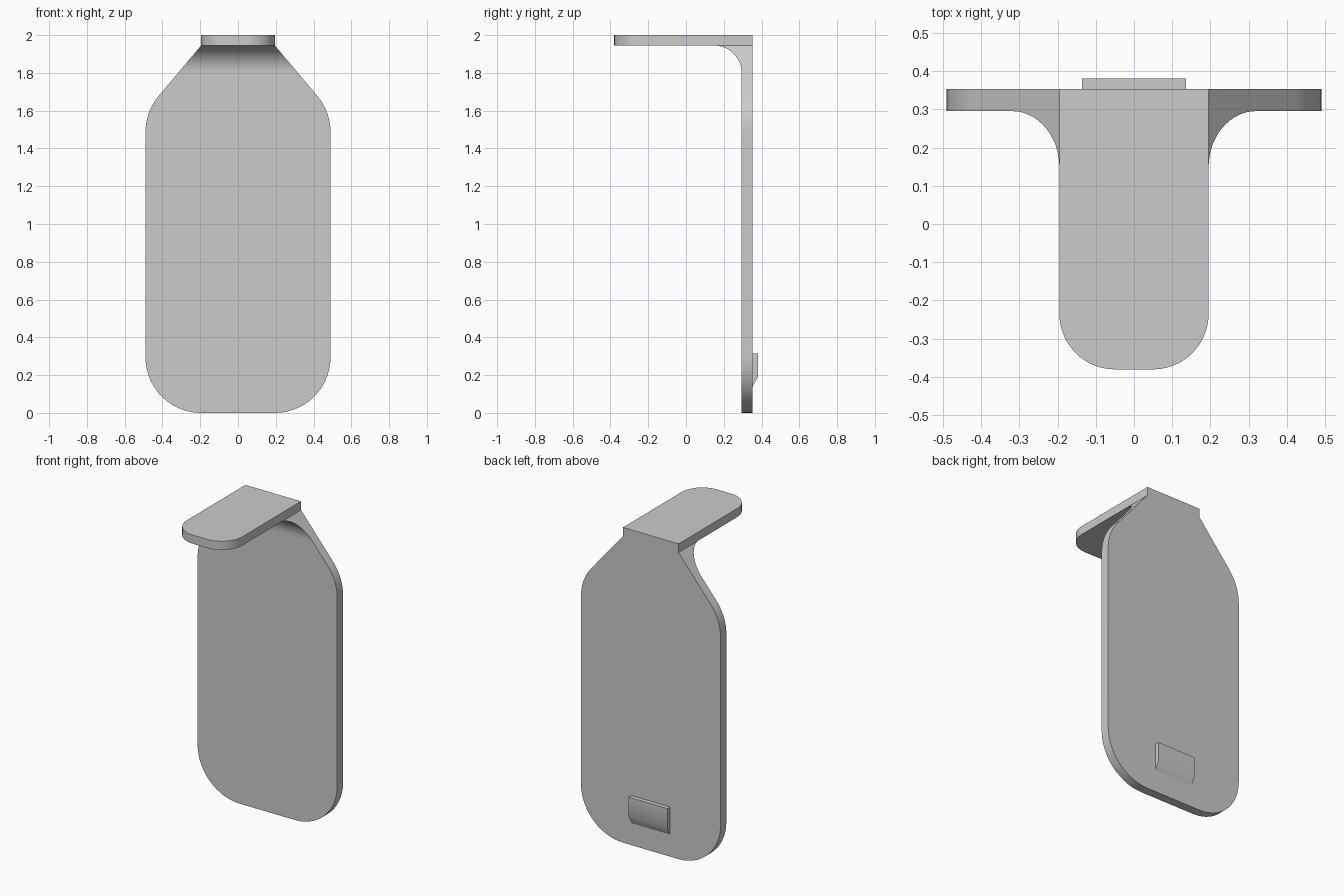
import bpy
import bmesh
from math import sin, cos, tan, pi, radians, atan2
from mathutils import Vector

if "Cube" in bpy.data.objects:
    bpy.data.objects.remove(bpy.data.objects["Cube"], do_unlink=True)

grey = bpy.data.materials.new("plain grey")
grey.use_nodes = True
COLOUR = (0.6, 0.6, 0.6, 1)
grey.diffuse_color = COLOUR
grey.node_tree.nodes["Principled BSDF"].inputs["Base Color"].default_value = COLOUR

BACK, FRONT = 0.353, 0.295      # plate faces along y
SHELF_Z, NECK = 1.945, 0.195    # shelf underside and half width
SLOPE = 0.215 / 0.255           # shoulder widening per unit of height


def finish(name, bm):
    bmesh.ops.recalc_face_normals(bm, faces=bm.faces)
    mesh = bpy.data.meshes.new(name)
    bm.to_mesh(mesh)
    bm.free()
    mesh.materials.append(grey)
    obj = bpy.data.objects.new(name, mesh)
    bpy.context.collection.objects.link(obj)
    bpy.ops.object.select_all(action="DESELECT")
    obj.select_set(True)
    bpy.context.view_layer.objects.active = obj
    bpy.ops.object.shade_smooth_by_angle(angle=radians(30))
    return obj


def prism(name, points, offset):
    """Extrude a closed outline along an offset."""
    bm = bmesh.new()
    face = bm.faces.new([bm.verts.new(p) for p in points])
    moved = bmesh.ops.extrude_face_region(bm, geom=[face], use_keep_orig=True)["geom"]
    bmesh.ops.translate(bm, vec=offset, verts=[v for v in moved if isinstance(v, bmesh.types.BMVert)])
    return finish(name, bm)


def rounded(corner, before, after, radius, steps=14):
    """Points of an arc that rounds a corner between two neighbours."""
    c = Vector(corner)
    a = (Vector(before) - c).normalized()
    b = (Vector(after) - c).normalized()
    half = a.angle(b) / 2
    centre = c + (a + b).normalized() * radius / sin(half)
    start = c + a * radius / tan(half) - centre
    end = c + b * radius / tan(half) - centre
    sweep = start.angle(end)
    return [centre + (start * sin(sweep * (1 - i / steps)) + end * sin(sweep * i / steps)) / sin(sweep)
            for i in range(steps + 1)]


def mirrored(half):
    return half + [Vector((-p.x, p.y)) for p in reversed(half)]


# back plate with round base and sloping shoulders
side = 0.49
base, low = (0, 0), (side, 0)
shoulder = (side, SHELF_Z - (side - NECK) / SLOPE)
neck = (NECK, SHELF_Z)
half = rounded(low, base, shoulder, 0.295) + rounded(shoulder, low, neck, 0.3) + [Vector(neck)]
prism("back_plate", [(p.x, FRONT, p.y) for p in mirrored(half)], (0, BACK - FRONT, 0))

# top shelf with round front corners
tip = (NECK, -0.38)
half = rounded(tip, (0, -0.38), (NECK, BACK), 0.145) + [Vector((NECK, BACK))]
prism("top_shelf", [(p.x, p.y, SHELF_Z) for p in mirrored(half)], (0, 0, 2 - SHELF_Z))

# concave brace under the shelf, flaring with the shoulders
bm = bmesh.new()
radius, steps = 0.147, 16
rows = []
for i in range(steps + 1):
    t = pi / 2 * i / steps
    y = FRONT - radius + radius * sin(t)
    z = SHELF_Z - radius + radius * cos(t)
    w = NECK + (SHELF_Z - z) * SLOPE
    rows.append([bm.verts.new(p) for p in ((-w, y, z), (w, y, z), (w, FRONT, z), (-w, FRONT, z))])
for a, b in zip(rows, rows[1:]):
    for k in (0, 1, 3):
        n = (k + 1) % 4
        bm.faces.new((a[k], a[n], b[n], b[k]))
bmesh.ops.remove_doubles(bm, verts=bm.verts, dist=1e-5)
finish("shelf_brace", bm)

# small catch on the back with a slanted lower end
catch = [(BACK, 0.14), (0.38, 0.19), (0.38, 0.315), (BACK, 0.315)]
prism("back_catch", [(-0.136, y, z) for y, z in catch], (0.272, 0, 0))
